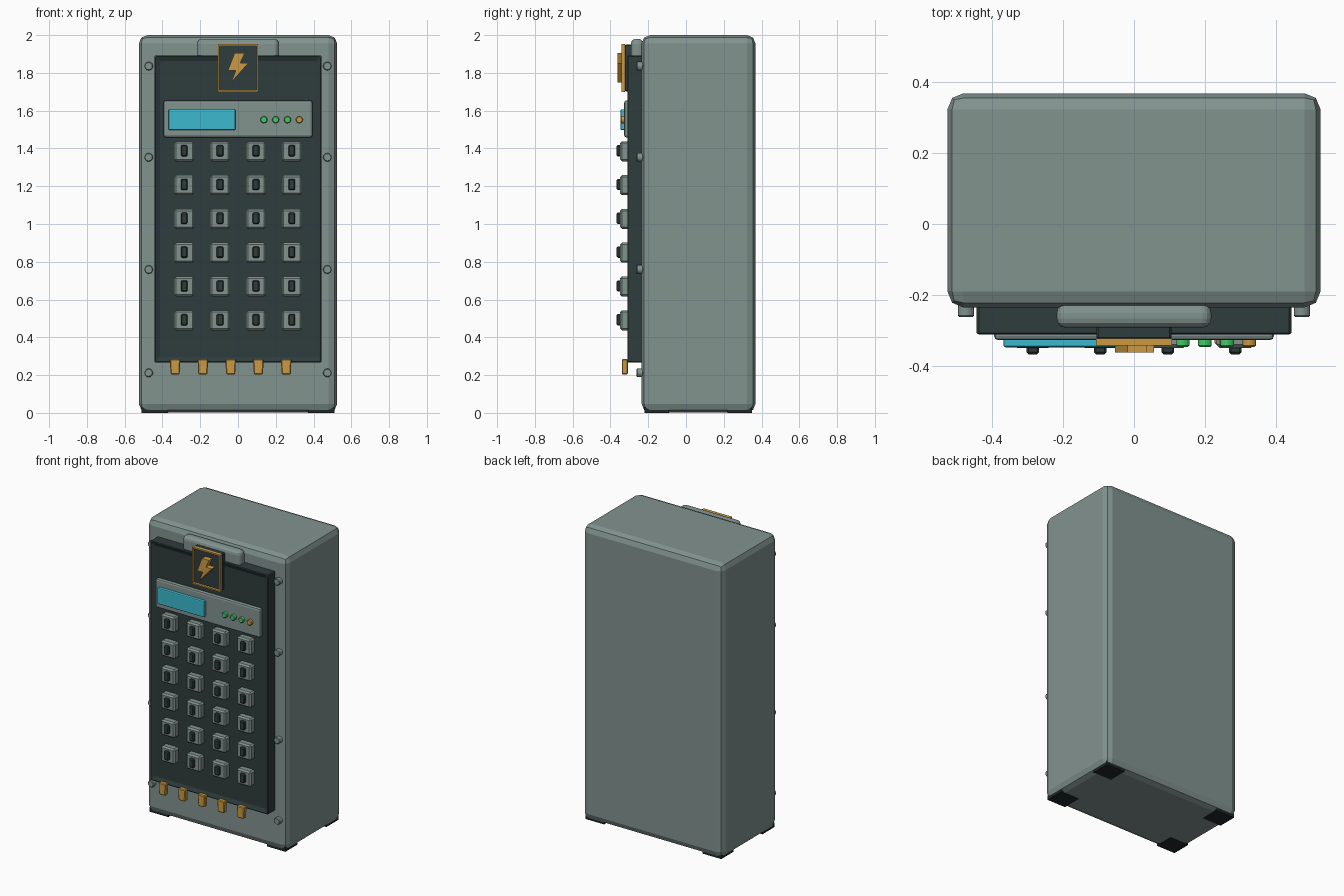
import bpy, bmesh
from mathutils import Matrix, Vector

cube = bpy.data.objects.get("Cube")
if cube:
    bpy.data.objects.remove(cube, do_unlink=True)


def material(name, hex_code):
    srgb = [int(hex_code[i:i + 2], 16) / 255 for i in (0, 2, 4)]
    rgba = [c / 12.92 if c < 0.04 else ((c + 0.055) / 1.055) ** 2.4 for c in srgb] + [1]
    mat = bpy.data.materials.new(name)
    mat.use_nodes = True
    mat.diffuse_color = rgba
    mat.node_tree.nodes["Principled BSDF"].inputs["Base Color"].default_value = rgba
    return mat


GREY = material("grey_green_metal", "82938F")
DARK = material("dark_slate", "2F3C3C")
BLACK = material("black_rubber", "1F2727")
CYAN = material("cyan_screen", "3CB8CE")
GOLD = material("gold", "CC9A42")
GREEN = material("green_light", "45CC6A")


def finish(name, bm, mat, bevel=0, segments=1):
    bmesh.ops.recalc_face_normals(bm, faces=bm.faces)
    mesh = bpy.data.meshes.new(name)
    bm.to_mesh(mesh)
    bm.free()
    mesh.materials.append(mat)
    obj = bpy.data.objects.new(name, mesh)
    bpy.context.collection.objects.link(obj)
    if bevel:
        mod = obj.modifiers.new("Bevel", "BEVEL")
        mod.width, mod.segments = bevel, segments
        mod.limit_method = "ANGLE"
    return obj


def box_mesh(x, y, z):
    """Box from (min, max) ranges on each axis."""
    bm = bmesh.new()
    size = [r[1] - r[0] for r in (x, y, z)]
    mid = Vector([(r[0] + r[1]) / 2 for r in (x, y, z)])
    bmesh.ops.create_cube(bm, size=1, matrix=Matrix.Translation(mid) @ Matrix.Diagonal((*size, 1)))
    return bm


def box(name, x, y, z, mat, bevel=0, segments=1):
    return finish(name, box_mesh(x, y, z), mat, bevel, segments)


def front_face(bm):
    return min(bm.faces, key=lambda f: f.calc_center_median().y)


def stud(name, x, z, radius, y, mat, sides=12):
    """Short cylinder pointing to the front."""
    bm = bmesh.new()
    turn = Matrix.Translation((x, (y[0] + y[1]) / 2, z)) @ Matrix.Rotation(1.5708, 4, "X")
    bmesh.ops.create_cone(bm, cap_ends=True, segments=sides, radius1=radius, radius2=radius,
                          depth=y[1] - y[0], matrix=turn)
    return finish(name, bm, mat, 0.004)


# Cabinet and feet
box("cabinet", (-0.525, 0.525), (-0.235, 0.368), (0.003, 2.0), GREY, 0.045, 2)
for side in (-1, 1):
    for end, y in (("front", (-0.22, -0.09)), ("back", (0.22, 0.35))):
        x = sorted((side * 0.37, side * 0.51))
        box(f"foot_{end}_{'left' if side > 0 else 'right'}", x, y, (0, 0.03), BLACK)

# Panel with a recessed front
bm = box_mesh((-0.443, 0.443), (-0.313, -0.225), (0.267, 1.892))
face = front_face(bm)
bmesh.ops.inset_region(bm, faces=[face], thickness=0.042)
bmesh.ops.translate(bm, verts=face.verts, vec=(0, 0.014, 0))
finish("panel", bm, DARK, 0.006)

# Cabinet screws
for side in (-1, 1):
    for z in (0.212, 0.759, 1.353, 1.836):
        stud("screw", side * 0.473, z, 0.023, (-0.262, -0.225), GREY)

# Top latch
box("latch", (-0.218, 0.218), (-0.292, -0.225), (1.85, 1.98), GREY, 0.026, 3)

# Emblem plate, frame and lightning bolt
box("emblem_plate", (-0.106, 0.106), (-0.326, -0.28), (1.702, 1.95), DARK, 0.006)
bm = box_mesh((-0.107, 0.107), (-0.342, -0.322), (1.7, 1.952))
front = front_face(bm)
back = max(bm.faces, key=lambda f: f.calc_center_median().y)
bmesh.ops.inset_individual(bm, faces=[front, back], thickness=0.013)
bmesh.ops.bridge_loops(bm, edges=list(front.edges) + list(back.edges))
bmesh.ops.delete(bm, geom=[front, back], context="FACES_ONLY")
finish("emblem_frame", bm, GOLD)

BOLT = [(-0.018, 1.905), (0.036, 1.905), (0.012, 1.853), (0.056, 1.853),
        (-0.036, 1.75), (-0.012, 1.812), (-0.054, 1.812)]
bm = bmesh.new()
face = bm.faces.new([bm.verts.new((x, -0.322, z)) for x, z in BOLT])
extruded = bmesh.ops.extrude_face_region(bm, geom=[face])["geom"]
bmesh.ops.translate(bm, verts=[v for v in extruded if isinstance(v, bmesh.types.BMVert)],
                    vec=(0, -0.04, 0))
finish("emblem_bolt", bm, GOLD)

# Display strip, screen and indicator lights
box("display_strip", (-0.394, 0.394), (-0.327, -0.295), (1.458, 1.655), GREY, 0.012, 2)
box("screen", (-0.368, -0.013), (-0.347, -0.32), (1.497, 1.607), CYAN, 0.007, 2)
for i in range(4):
    stud("indicator_light", 0.137 + i * 0.0625, 1.552, 0.019, (-0.346, -0.32),
         GOLD if i == 3 else GREEN)

# Switch grid
for row in range(6):
    for col in range(4):
        x, z = -0.285 + col * 0.19, 0.49 + row * 0.179
        box("switch_base", (x - 0.053, x + 0.053), (-0.349, -0.295), (z - 0.053, z + 0.053),
            GREY, 0.01)
        box("switch_toggle", (x - 0.018, x + 0.018), (-0.367, -0.34), (z - 0.027, z + 0.033),
            DARK, 0.006)

# Gold contacts along the lower edge, slightly tapered
for i in range(5):
    x = -0.333 + i * 0.147
    bm = box_mesh((x - 0.028, x + 0.028), (-0.34, -0.308), (0.204, 0.284))
    for v in bm.verts:
        if v.co.z < 0.24:
            v.co.x += 0.004 if v.co.x < x else -0.004
    finish("contact", bm, GOLD, 0.005)
